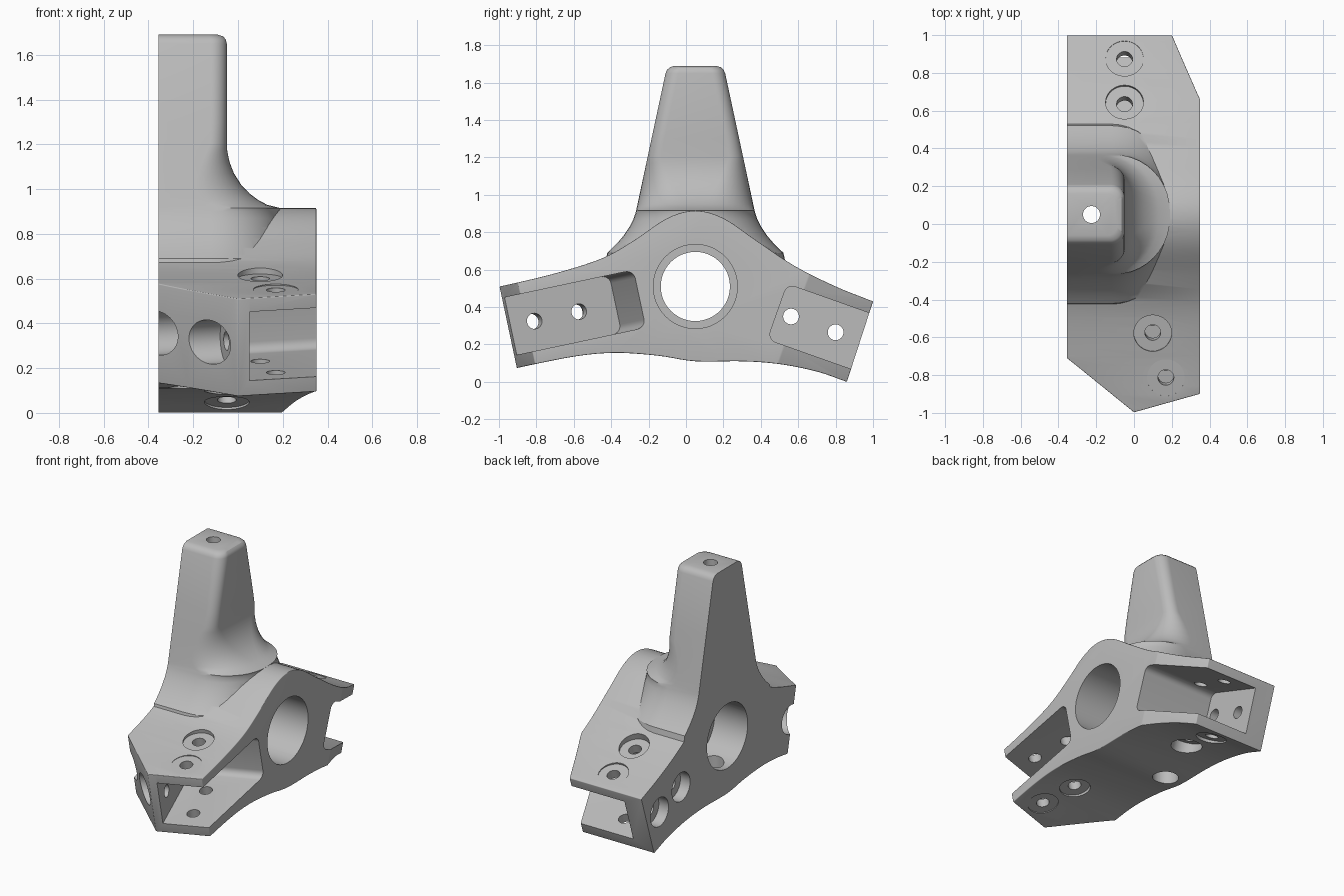
import bpy, bmesh, math
from mathutils import Matrix, Vector

if "Cube" in bpy.data.objects:
    bpy.data.objects.remove(bpy.data.objects["Cube"])

BACK, FRONT = -0.355, 0.35
MID = 0.05                      # y of the hub axis
HUB_Z = 0.51

grey = bpy.data.materials.new("machined_grey")
grey.use_nodes = True
grey.diffuse_color = (0.5, 0.5, 0.5, 1)
grey.node_tree.nodes["Principled BSDF"].inputs["Base Color"].default_value = (0.5, 0.5, 0.5, 1)


def to_object(bm, name):
    bmesh.ops.recalc_face_normals(bm, faces=bm.faces)
    mesh = bpy.data.meshes.new(name)
    bm.to_mesh(mesh)
    bm.free()
    mesh.materials.append(grey)
    obj = bpy.data.objects.new(name, mesh)
    bpy.context.collection.objects.link(obj)
    return obj


def spline(points, steps=5):
    """Catmull-Rom samples through the points."""
    p = [Vector(q) for q in points]
    p = [2 * p[0] - p[1]] + p + [2 * p[-1] - p[-2]]
    out = []
    for a, b, c, d in zip(p, p[1:], p[2:], p[3:]):
        for i in range(steps):
            t = i / steps
            out.append(0.5 * (2 * b + (c - a) * t + (2 * a - 5 * b + 4 * c - d) * t * t
                              + (3 * b - a - 3 * c + d) * t ** 3))
    return out + [p[-2]]


def boolean(target, tool, operation):
    mod = target.modifiers.new(operation.lower(), 'BOOLEAN')
    mod.operation, mod.solver, mod.object = operation, 'EXACT', tool
    bpy.context.view_layer.objects.active = target
    bpy.ops.object.modifier_apply(modifier=mod.name)
    bpy.data.objects.remove(tool)


# Local frames of the two arms, at the outer hole on the pocket floor
front_tilt = Matrix.Rotation(math.radians(12), 4, 'X')
front_turn = front_tilt @ Matrix.Rotation(math.radians(16), 4, 'Z')
rear_tilt = Matrix.Rotation(math.radians(-19.5), 4, 'X')
front_frame = Matrix.Translation((0.015, -0.81, 0.325)) @ front_turn
rear_frame = Matrix.Translation((-0.21, 0.8, 0.265)) @ rear_tilt


# Hub and arms: side profile pushed across, ends trimmed, edges rounded
def make_body():
    top = spline([(-1.08, 0.495), (-0.95, 0.52), (-0.7, 0.58), (-0.45, 0.66), (-0.28, 0.755),
                  (-0.1, 0.875), (MID, 0.915), (0.2, 0.875), (0.37, 0.76), (0.58, 0.62),
                  (0.8, 0.51), (1.0, 0.43)])
    under = spline([(0.86, 0.0), (0.7, 0.055), (0.5, 0.095), (0.3, 0.11), (MID, 0.11),
                    (-0.15, 0.14), (-0.38, 0.155), (-0.6, 0.135), (-0.9, 0.075), (-1.0, 0.05)])
    bm = bmesh.new()
    face = bm.faces.new([bm.verts.new((BACK, p.x, p.y)) for p in top + under])
    ext = bmesh.ops.extrude_face_region(bm, geom=[face])
    moved = [g for g in ext["geom"] if isinstance(g, bmesh.types.BMVert)]
    bmesh.ops.translate(bm, verts=moved, vec=(FRONT - BACK, 0, 0))
    bmesh.ops.recalc_face_normals(bm, faces=bm.faces)
    trims = [((0, -1.0, 0.52), front_turn @ Vector((0, -1, 0))),
             ((0, -1.0, 0.52), front_tilt @ Vector((-0.64, -0.77, 0))),
             ((0.2, 1.0, 0.42), rear_tilt @ Vector((0.92, 0.37, 0)))]
    for point, normal in trims:
        cut = bmesh.ops.bisect_plane(bm, geom=bm.verts[:] + bm.edges[:] + bm.faces[:],
                                     plane_co=point, plane_no=normal, clear_outer=True)
        rim = [e for e in bm.edges if e.is_boundary]
        bmesh.ops.holes_fill(bm, edges=rim, sides=0)
        bmesh.ops.remove_doubles(bm, verts=bm.verts, dist=0.004)
    bmesh.ops.recalc_face_normals(bm, faces=bm.faces)
    sharp = [e for e in bm.edges if len(e.link_faces) == 2
             and e.calc_face_angle() > math.radians(14)
             and any(v.co.x > BACK + 0.001 for v in e.verts)]
    bmesh.ops.bevel(bm, geom=sharp, offset=0.04, segments=4, profile=0.5,
                    affect='EDGES', clamp_overlap=True)
    return to_object(bm, "bracket_body")


# Upright: stacked rounded sections that flare into the hub
def make_upright():
    rings = []
    levels = [0.6, 0.66, 0.69, 0.71, 0.74, 0.78, 0.83, 0.87, 0.9, 0.915, 0.93, 0.95, 0.98, 1.02,
              1.07, 1.12, 1.17, 1.205, 1.3, 1.65, 1.668, 1.682, 1.69]
    bm = bmesh.new()
    for z in levels:
        half = 0.155 + 0.165 * (1.67 - z) / 0.77
        if z < 0.92:
            half += 2.0 * (0.92 - max(z, 0.69)) ** 2
        nose = 0.25 - math.sqrt(max(0, 0.09 - (1.205 - z) ** 2)) if z < 1.205 else -0.05
        nose = min(nose, 0.2) if z > 0.92 else 0.19
        blend = min(1, max(0, (1.22 - z) / 0.32))
        radius = 0.07 + 0.24 * blend ** 1.3
        if z > 1.65:
            inset = 0.04 - math.sqrt(max(0, 0.0016 - (z - 1.65) ** 2))
            half, nose, radius = half - inset, nose - inset, radius - inset * 0.5
        ring = [(BACK, -half)]
        for side in (-1, 1):
            arc = []
            for i in range(11):
                a = math.pi / 2 * i / 10
                arc.append((nose - radius + radius * math.sin(a),
                            side * (half - radius + radius * math.cos(a))))
            ring += arc if side < 0 else arc[::-1]
        ring.append((BACK, half))
        rings.append([bm.verts.new((x, MID + y, z)) for x, y in ring])
    for low, high in zip(rings, rings[1:]):
        for i in range(len(low)):
            j = (i + 1) % len(low)
            bm.faces.new((low[i], low[j], high[j], high[i]))
    bm.faces.new(rings[0])
    bm.faces.new(rings[-1])
    return to_object(bm, "upright")


def cut_cylinder(target, frame, axis, center, start, end, radius):
    """Remove a cylinder running from start to end along a local axis."""
    bm = bmesh.new()
    bmesh.ops.create_cone(bm, cap_ends=True, segments=48, radius1=radius, radius2=radius,
                          depth=abs(end - start))
    turn = Matrix.Rotation(math.pi / 2, 4, 'Y') if axis == 'X' else Matrix()
    place = Vector(center)
    place['XYZ'.index(axis)] += (start + end) / 2
    bm.transform(frame @ Matrix.Translation(place) @ turn)
    boolean(target, to_object(bm, "hole_cutter"), 'DIFFERENCE')


def cut_pocket(target, frame, inner, outer, half):
    """Remove an open-ended box with rounded inner corners."""
    bm = bmesh.new()
    bmesh.ops.create_cube(bm, size=1)
    bm.transform(Matrix.Translation((0.5, (inner + outer) / 2, 0))
                 @ Matrix.Diagonal((1, abs(outer - inner), 2 * half, 1)))
    edges = [e for e in bm.edges if all(abs(v.co.y - inner) < 0.001 for v in e.verts)
             and abs(e.verts[0].co.x - e.verts[1].co.x) > 0.5]
    bmesh.ops.bevel(bm, geom=edges, offset=0.045, segments=6, profile=0.5, affect='EDGES')
    bm.transform(frame)
    boolean(target, to_object(bm, "pocket_cutter"), 'DIFFERENCE')


body = make_body()
boolean(body, make_upright(), 'UNION')

# Hub bore, wide at both mouths with a lip between
hub = Matrix.Translation((0, MID, HUB_Z))
cut_cylinder(body, hub, 'X', (0, 0, 0), -0.6, 0.6, 0.185)
cut_cylinder(body, hub, 'X', (0, 0, 0), 0.0, 0.6, 0.225)
cut_cylinder(body, hub, 'X', (0, 0, 0), -0.6, -0.1, 0.225)

# Bolt passage down the upright and access hole underneath
cut_cylinder(body, hub, 'Z', (-0.225, 0, 0), 0, 1.5, 0.045)
cut_cylinder(body, hub, 'Z', (-0.225, 0, 0), -0.7, 0, 0.085)

# Arm pockets with web holes, flange holes and counterbores
for frame, out, depth in ((front_frame, -1, 0.46), (rear_frame, 1, 0.33)):
    cut_pocket(body, frame, -out * depth, out * 0.6, 0.157)
    for y in (0, -out * 0.253):
        cut_cylinder(body, frame, 'X', (0, y, 0), -0.3, 0.1, 0.042)
        cut_cylinder(body, frame, 'X', (0, y, 0), -0.7, -0.07, 0.1)
        cut_cylinder(body, frame, 'Z', (0.16, y, 0), -0.4, 0.4, 0.042)
        for s in (-1, 1):
            cut_cylinder(body, frame, 'Z', (0.16, y, 0), s * 0.22, s * 0.45, 0.1)

# Smooth curved surfaces, keep machined edges crisp
bpy.ops.object.select_all(action='DESELECT')
body.select_set(True)
bpy.context.view_layer.objects.active = body
bpy.ops.object.shade_smooth_by_angle(angle=math.radians(28))
